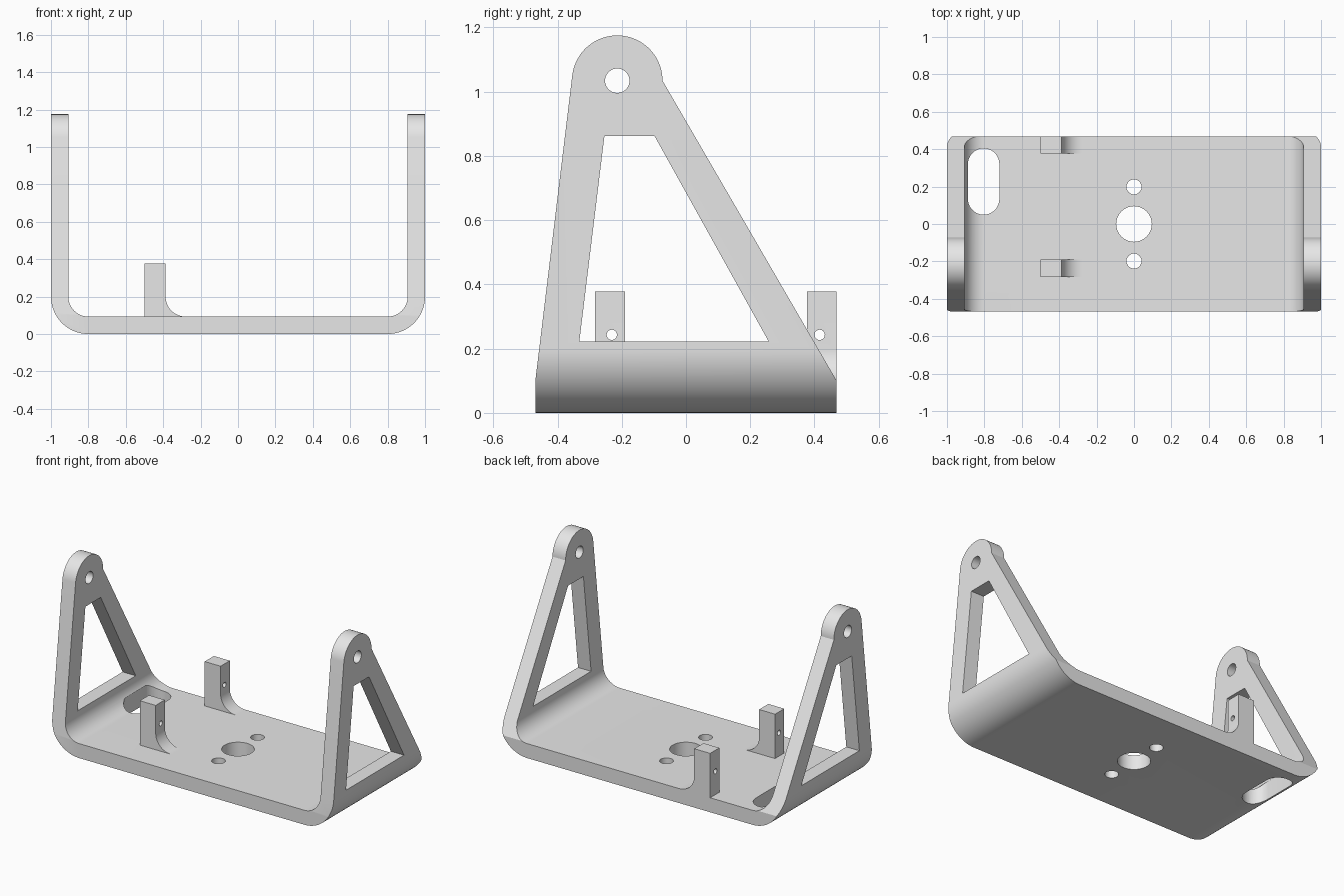
import bpy, bmesh, math
from mathutils import Vector

if "Cube" in bpy.data.objects:
    bpy.data.objects.remove(bpy.data.objects["Cube"])

HALF_Y = 0.469     # half depth of the bracket
WALL = 0.093       # sheet thickness
BEND = 0.2         # outer bend radius
TOP = 1.175        # wall height

grey = bpy.data.materials.new("plain grey")
grey.diffuse_color = (0.8, 0.8, 0.8, 1)
grey.use_nodes = True
grey.node_tree.nodes["Principled BSDF"].inputs["Base Color"].default_value = grey.diffuse_color


def arc(cx, cy, r, a0, a1, n=24):
    """Points along a circular arc, angles in degrees."""
    angles = [math.radians(a0 + (a1 - a0) * i / n) for i in range(n + 1)]
    return [(cx + r * math.cos(a), cy + r * math.sin(a)) for a in angles]


def circle(cx, cy, r, n=48):
    return arc(cx, cy, r, 0, 360, n)[:-1]


def prism(name, pts, axis, lo, hi):
    """Extrude a 2D outline along x (outline y,z), y (x,z) or z (x,y)."""
    place = {"x": lambda u, v, t: (t, u, v),
             "y": lambda u, v, t: (u, t, v),
             "z": lambda u, v, t: (u, v, t)}[axis]
    bm = bmesh.new()
    face = bm.faces.new([bm.verts.new(place(u, v, lo)) for u, v in pts])
    geom = bmesh.ops.extrude_face_region(bm, geom=[face])["geom"]
    move = Vector(place(0, 0, hi - lo))
    bmesh.ops.translate(bm, vec=move,
                        verts=[g for g in geom if isinstance(g, bmesh.types.BMVert)])
    bmesh.ops.recalc_face_normals(bm, faces=bm.faces)
    mesh = bpy.data.meshes.new(name)
    bm.to_mesh(mesh)
    bm.free()
    obj = bpy.data.objects.new(name, mesh)
    mesh.materials.append(grey)
    bpy.context.collection.objects.link(obj)
    return obj


def cut(obj, tool, operation="DIFFERENCE"):
    """Apply a boolean and remove its tool."""
    mod = obj.modifiers.new("cut", "BOOLEAN")
    mod.operation, mod.object, mod.solver = operation, tool, "EXACT"
    bpy.context.view_layer.objects.active = obj
    bpy.ops.object.modifier_apply(modifier=mod.name)
    bpy.data.objects.remove(tool)


def smooth(obj):
    bpy.ops.object.select_all(action="DESELECT")
    obj.select_set(True)
    bpy.context.view_layer.objects.active = obj
    bpy.ops.object.shade_smooth_by_angle(angle=math.radians(25))


# Bent sheet: U section with rounded corners
c = 1 - BEND
right_outer = arc(c, BEND, BEND, -90, 0)
right_inner = arc(c, BEND, BEND - WALL, 0, -90)
half = right_outer + [(1, TOP + 0.1), (1 - WALL, TOP + 0.1)] + right_inner
section = half + [(-x, z) for x, z in reversed(half)]
bracket = prism("bracket", section, "y", -0.7, 0.7)

# Side outline: tapering arms with a round eye at the top
EYE_Y, EYE_Z, EYE_R = -0.214, 1.034, 0.141
outline = ([(-HALF_Y, -0.1), (HALF_Y, -0.1), (HALF_Y, 0.1)]
           + arc(EYE_Y, EYE_Z, EYE_R, 0, 173, 40) + [(-HALF_Y, 0.1)])
cut(bracket, prism("outline_tool", outline, "x", -1.2, 1.2), "INTERSECT")

# Arm windows and pivot holes
window = [(-0.332, 0.223), (0.257, 0.223), (-0.098, 0.862), (-0.254, 0.862)]
cut(bracket, prism("window_tool", window, "x", -1.2, 1.2))
cut(bracket, prism("pivot_tool", circle(EYE_Y, EYE_Z, 0.038), "x", -1.2, 1.2))

# Floor holes and cable slot
for y, r in ((0, 0.095), (0.198, 0.04), (-0.198, 0.04)):
    cut(bracket, prism("floor_hole_tool", circle(0, y, r), "z", -0.1, 0.5))
slot = arc(-0.804, 0.32, 0.084, 0, 180) + arc(-0.804, 0.134, 0.084, 180, 360)
cut(bracket, prism("slot_tool", slot, "z", -0.1, 0.5))
smooth(bracket)

# Upright posts with a filleted foot and a small cross hole
POST_R = 0.107
post = ([(-0.5, WALL), (-0.387 + POST_R, WALL)]
        + arc(-0.387 + POST_R, WALL + POST_R, POST_R, 270, 180)[1:]
        + [(-0.387, 0.378), (-0.5, 0.378)])
for name, y0, hole_y in (("front_post", -0.283, -0.231),
                         ("back_post", HALF_Y - 0.093, 0.416)):
    obj = prism(name, post, "y", y0, y0 + 0.093)
    cut(obj, prism("post_hole_tool", circle(hole_y, 0.243, 0.016, 24), "x", -0.7, -0.2))
    smooth(obj)
